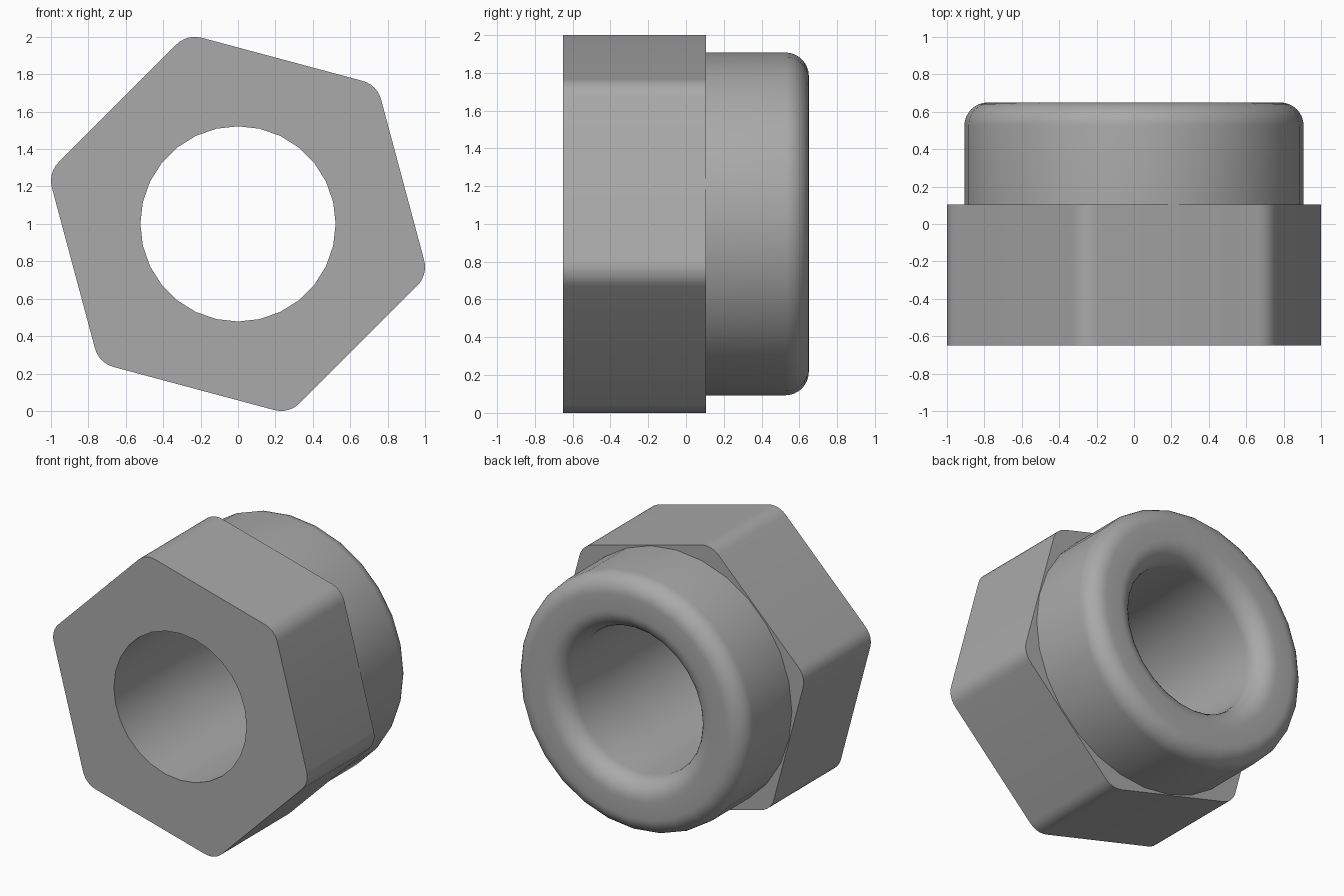
import bpy, bmesh
from math import sin, cos, pi, radians

cube = bpy.data.objects.get("Cube")
if cube:
    bpy.data.objects.remove(cube, do_unlink=True)

STEEL = (0.40, 0.40, 0.40, 1)
steel = bpy.data.materials.new("grey steel")
steel.use_nodes = True
steel.diffuse_color = STEEL
steel.node_tree.nodes["Principled BSDF"].inputs["Base Color"].default_value = STEEL

FRONT, SEAT, BACK = -0.65, 0.105, 0.65
BORE, COLLAR, APOTHEM, CORNER = 0.522, 0.907, 0.911, 0.14
SIDES = 28
CENTRE_Z = 1.0


def circle(radius):
    return [(radius * cos(2 * pi * i / SIDES), radius * sin(2 * pi * i / SIDES))
            for i in range(SIDES)]


def rounded_hexagon(steps=6):
    """Hexagon outline with filleted corners, turned 15 degrees."""
    reach = (APOTHEM - CORNER) / cos(pi / 6)
    points = []
    for k in range(6):
        middle = radians(45 + 60 * k)
        for s in range(steps + 1):
            a = middle + radians(-30 + 60 * s / steps)
            points.append((reach * cos(middle) + CORNER * cos(a),
                           reach * sin(middle) + CORNER * sin(a)))
    # corners sit 15 degrees off the horizontal
    t = radians(-60)
    return [(x * cos(t) - z * sin(t), x * sin(t) + z * cos(t)) for x, z in points]


def finish(bm, name):
    bmesh.ops.recalc_face_normals(bm, faces=bm.faces)
    mesh = bpy.data.meshes.new(name)
    bm.to_mesh(mesh)
    bm.free()
    obj = bpy.data.objects.new(name, mesh)
    bpy.context.collection.objects.link(obj)
    obj.location.z = CENTRE_Z
    mesh.materials.append(steel)
    bpy.ops.object.select_all(action='DESELECT')
    obj.select_set(True)
    bpy.context.view_layer.objects.active = obj
    bpy.ops.object.shade_smooth_by_angle(angle=radians(35))


# Hexagonal head: flat outline with a hole, extruded backwards
bm = bmesh.new()
edges = []
for loop in (rounded_hexagon(), circle(BORE)):
    verts = [bm.verts.new((x, FRONT, z)) for x, z in loop]
    edges += [bm.edges.new((v, verts[i - 1])) for i, v in enumerate(verts)]
bmesh.ops.triangle_fill(bm, edges=edges, use_beauty=True)
made = bmesh.ops.extrude_face_region(bm, geom=bm.faces[:], use_keep_orig=True)["geom"]
bmesh.ops.translate(bm, vec=(0, SEAT - FRONT, 0),
                    verts=[g for g in made if isinstance(g, bmesh.types.BMVert)])
finish(bm, "hex_head")

# Round collar: lathed profile with filleted outer and inner rims
OUTER_R, INNER_R, STEPS = 0.125, 0.14, 8
profile = [(COLLAR, SEAT)]
for s in range(STEPS + 1):
    a = pi / 2 * s / STEPS
    profile.append((COLLAR - OUTER_R + OUTER_R * cos(a), BACK - OUTER_R + OUTER_R * sin(a)))
for s in range(STEPS + 1):
    a = pi / 2 * (1 + s / STEPS)
    profile.append((BORE + INNER_R + INNER_R * cos(a), BACK - INNER_R + INNER_R * sin(a)))
profile.append((BORE, SEAT))

bm = bmesh.new()
rings = [[bm.verts.new((x, y, z)) for x, z in circle(r)] for r, y in profile]
for a, b in zip(rings, rings[1:]):
    for i in range(SIDES):
        bm.faces.new((a[i - 1], a[i], b[i], b[i - 1]))
finish(bm, "collar")
